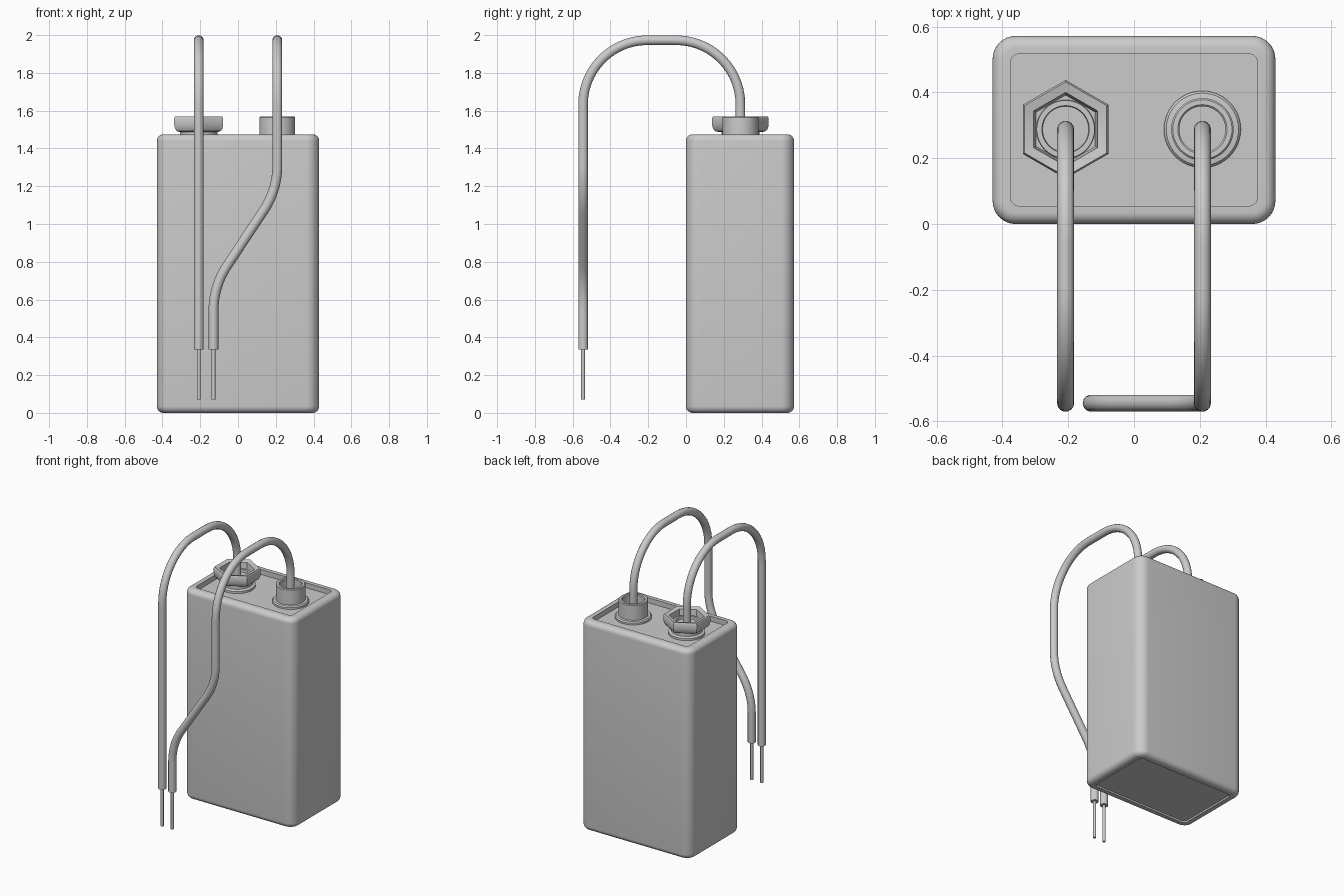
import bpy, bmesh, math
from mathutils import Vector

cube = bpy.data.objects.get("Cube")
if cube:
    bpy.data.objects.remove(cube, do_unlink=True)

TERMINAL_X, TERMINAL_Y = 0.208, 0.288
BODY_Y = 0.286
TOP = 1.475
WIRE_Y = -0.545
WIRE_END = 0.335


def loft(name, rings, angle=35):
    """Skin a stack of equal-length rings and cap both ends."""
    bm = bmesh.new()
    loops = [[bm.verts.new(p) for p in ring] for ring in rings]
    n = len(loops[0])
    for a, b in zip(loops, loops[1:]):
        for i in range(n):
            j = (i + 1) % n
            bm.faces.new((a[i], a[j], b[j], b[i]))
    bm.faces.new(loops[0][::-1])
    bm.faces.new(loops[-1])
    bmesh.ops.recalc_face_normals(bm, faces=bm.faces)
    mesh = bpy.data.meshes.new(name)
    bm.to_mesh(mesh)
    bm.free()
    obj = bpy.data.objects.new(name, mesh)
    bpy.context.collection.objects.link(obj)
    bpy.ops.object.select_all(action='DESELECT')
    obj.select_set(True)
    bpy.context.view_layer.objects.active = obj
    bpy.ops.object.shade_smooth_by_angle(angle=math.radians(angle))
    return obj


def rounded_rect(inset, radius, z, steps=8):
    hx, hy = 0.43 - inset - radius, BODY_Y - inset - radius
    pts = []
    for q, (sx, sy) in enumerate(((1, 1), (-1, 1), (-1, -1), (1, -1))):
        for k in range(steps + 1):
            a = (q + k / steps) * math.pi / 2
            pts.append((sx * hx + radius * math.cos(a),
                        BODY_Y + sy * hy + radius * math.sin(a), z))
    return pts


def turned(name, x, y, profile, sides=48, angle=35):
    """Stack regular polygons following (radius, z) pairs."""
    rings = []
    for r, z in profile:
        rings.append([(x + r * math.sin(math.tau * i / sides),
                       y + r * math.cos(math.tau * i / sides), z)
                      for i in range(sides)])
    return loft(name, rings, angle)


def wire(name, corners, radius):
    """Round wire along a polyline; each corner is (point, tangent length)."""
    pts = [Vector(c[0]) for c in corners]
    knots = [(pts[0], pts[0], pts[0])]
    for i in range(1, len(pts) - 1):
        p, t = pts[i], corners[i][1]
        d_in = (pts[i - 1] - p).normalized()
        d_out = (pts[i + 1] - p).normalized()
        turn = math.pi - d_in.angle(d_out)
        h = 4 / 3 * math.tan(turn / 4) * t / math.tan(turn / 2)
        a, b = p + d_in * t, p + d_out * t
        knots.append((a + d_in * h * 0.3, a, a - d_in * h))
        knots.append((b - d_out * h, b, b + d_out * h * 0.3))
    knots.append((pts[-1], pts[-1], pts[-1]))
    curve = bpy.data.curves.new(name, 'CURVE')
    curve.dimensions = '3D'
    curve.bevel_depth = radius
    curve.bevel_resolution = 5
    curve.resolution_u = 14
    curve.use_fill_caps = True
    spline = curve.splines.new('BEZIER')
    spline.bezier_points.add(len(knots) - 1)
    for bp, (left, co, right) in zip(spline.bezier_points, knots):
        bp.handle_left_type = bp.handle_right_type = 'FREE'
        bp.co, bp.handle_left, bp.handle_right = co, left, right
    obj = bpy.data.objects.new(name, curve)
    bpy.context.collection.objects.link(obj)
    return obj


# Case: rounded block with a shallow tray in the top and bottom
EDGE, CORNER, RIM = 0.035, 0.07, 0.055
FLOOR = TOP - 0.035
arc = [i * math.pi / 12 for i in range(7)]
rings = [rounded_rect(RIM, 0.025, 0.012), rounded_rect(RIM, 0.025, 0)]
for a in arc:
    d = EDGE * (1 - math.sin(a))
    rings.append(rounded_rect(d, CORNER - d, EDGE * (1 - math.cos(a))))
for a in reversed(arc):
    d = EDGE * (1 - math.sin(a))
    rings.append(rounded_rect(d, CORNER - d, TOP - EDGE * (1 - math.cos(a))))
rings += [rounded_rect(RIM, 0.025, TOP), rounded_rect(RIM, 0.025, FLOOR)]
loft("battery_case", rings)

# Round terminal: flange and open tube
turned("round_terminal", TERMINAL_X, TERMINAL_Y, [
    (0.117, FLOOR - 0.01), (0.117, FLOOR + 0.012), (0.11, FLOOR + 0.02),
    (0.095, FLOOR + 0.022), (0.095, 1.565), (0.09, 1.57),
    (0.075, 1.57), (0.07, 1.565), (0.07, 1.48)])

# Hexagonal terminal: round foot, flared hex cup and inner collar
turned("hex_terminal_foot", -TERMINAL_X, TERMINAL_Y, [
    (0.117, FLOOR - 0.01), (0.117, FLOOR + 0.015),
    (0.1, FLOOR + 0.022), (0.1, 1.5)])
turned("hex_terminal_cup", -TERMINAL_X, TERMINAL_Y, [
    (0.12, 1.488), (0.135, 1.492), (0.145, 1.505), (0.15, 1.525),
    (0.15, 1.56), (0.144, 1.57), (0.112, 1.562), (0.104, 1.505)],
    sides=6, angle=30)
turned("hex_terminal_collar", -TERMINAL_X, TERMINAL_Y, [
    (0.09, 1.495), (0.088, 1.525), (0.072, 1.525), (0.07, 1.508)])

# Insulated wires: arch over the front, then hang down
ARCH_Z, ARCH_R = 1.973, 0.34


def arch(x):
    return [((x, TERMINAL_Y, 1.46), 0),
            ((x, TERMINAL_Y, ARCH_Z), ARCH_R),
            ((x, WIRE_Y, ARCH_Z), ARCH_R)]


BENT_X = -0.13
wire("straight_wire", arch(-TERMINAL_X)
     + [((-TERMINAL_X, WIRE_Y, WIRE_END), 0)], 0.026)
wire("bent_wire", arch(TERMINAL_X) + [
    ((TERMINAL_X, WIRE_Y, 1.18), 0.13),
    ((BENT_X, WIRE_Y, 0.67), 0.13),
    ((BENT_X, WIRE_Y, WIRE_END), 0)], 0.026)

# Bare wire ends
for name, x in (("straight_wire_core", -TERMINAL_X), ("bent_wire_core", BENT_X)):
    turned(name, x, WIRE_Y, [(0.01, 0.07), (0.01, WIRE_END + 0.02)], sides=16)
